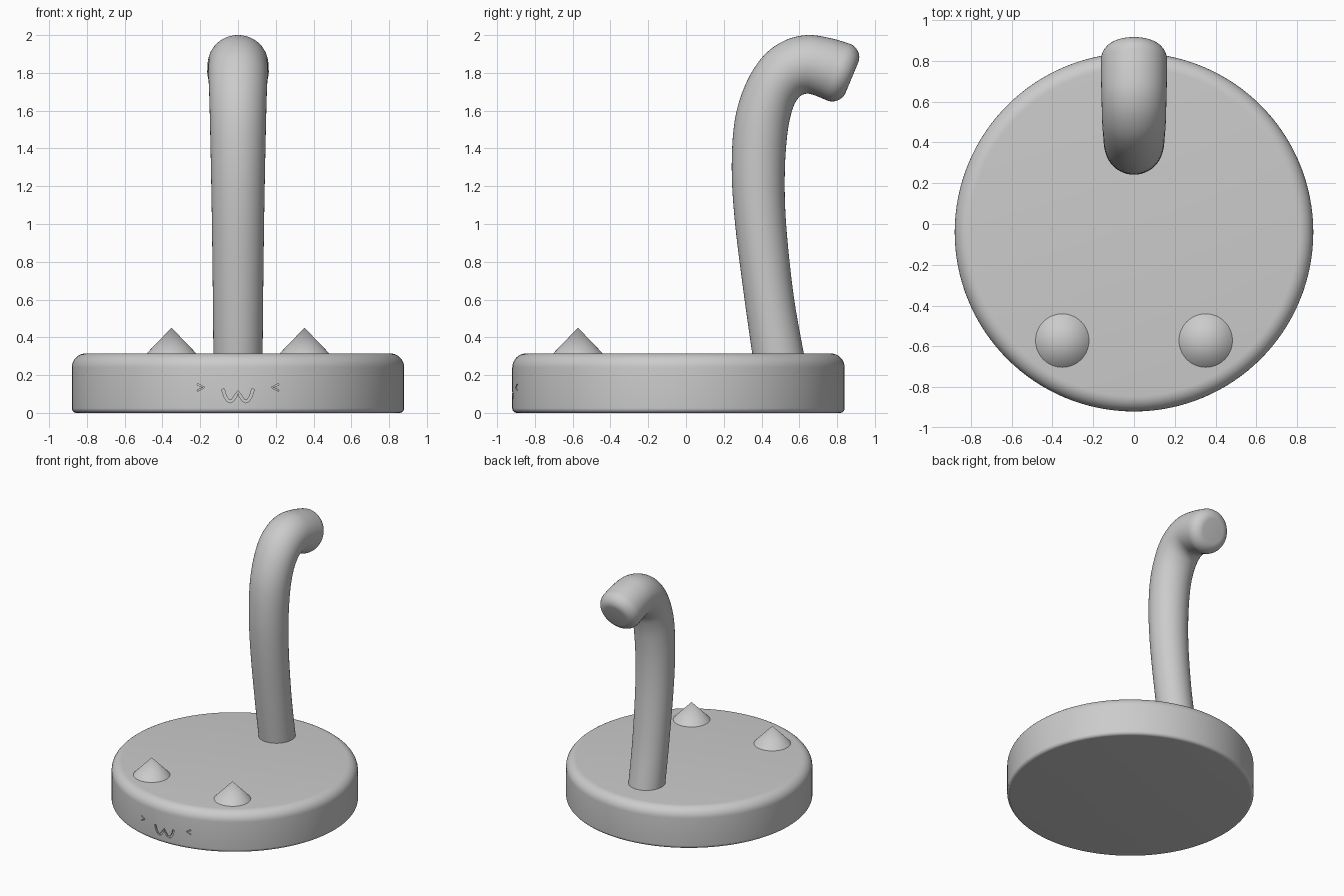
import bpy, bmesh, math
from mathutils import Vector

cube = bpy.data.objects.get("Cube")
if cube:
    bpy.data.objects.remove(cube, do_unlink=True)

grey = bpy.data.materials.new("plain grey")
grey.use_nodes = True
COLOUR = (0.6, 0.6, 0.6, 1)
grey.diffuse_color = COLOUR
grey.node_tree.nodes["Principled BSDF"].inputs["Base Color"].default_value = COLOUR

R, CY, TOP = 0.88, -0.04, 0.315


def make(name, bm):
    bmesh.ops.recalc_face_normals(bm, faces=bm.faces)
    mesh = bpy.data.meshes.new(name)
    bm.to_mesh(mesh)
    bm.free()
    mesh.materials.append(grey)
    ob = bpy.data.objects.new(name, mesh)
    bpy.context.collection.objects.link(ob)
    return ob


def smooth(ob, angle=35):
    bpy.ops.object.select_all(action='DESELECT')
    ob.select_set(True)
    bpy.context.view_layer.objects.active = ob
    bpy.ops.object.shade_smooth_by_angle(angle=math.radians(angle))


def loft(bm, rings):
    """Join equal closed rings of points and cap both ends."""
    loops = [[bm.verts.new(p) for p in ring] for ring in rings]
    for a, b in zip(loops, loops[1:]):
        for i in range(len(a)):
            j = (i + 1) % len(a)
            bm.faces.new((a[i], a[j], b[j], b[i]))
    bm.faces.new(loops[0])
    bm.faces.new(loops[-1])


def circle(centre, u, v, n):
    return [centre + u * math.cos(2 * math.pi * i / n) + v * math.sin(2 * math.pi * i / n)
            for i in range(n)]


# Round base with a soft top edge and a small lower edge
profile = []
for radius, z, start in ((0.025, 0.025, -90), (0.075, TOP - 0.075, 0)):
    for i in range(9):
        a = math.radians(start + 90 * i / 8)
        profile.append((R - radius + radius * math.cos(a), z + radius * math.sin(a)))
bm = bmesh.new()
loft(bm, [circle(Vector((0, CY, z)), Vector((r, 0, 0)), Vector((0, r, 0)), 128)
          for r, z in profile])
base = make("base", bm)


# Shallow engraved face on the front of the base
def groove(bm, path, width=0.014, depth=0.012):
    pts = [Vector((x, 0, z)) for x, z in path]
    rings = []
    for i, p in enumerate(pts):
        t = (pts[min(i + 1, len(pts) - 1)] - pts[max(i - 1, 0)]).normalized()
        side = Vector((-t.z, 0, t.x)) * width / 2
        skin = CY - math.sqrt(R * R - p.x * p.x)
        rings.append([p + s * side + Vector((0, skin + d, 0))
                      for s, d in ((-1, -0.03), (1, -0.03), (1, depth), (-1, depth))])
    loft(bm, rings)


bm = bmesh.new()
half = [(-.08, .126), (-.068, .088), (-.055, .066), (-.042, .06), (-.028, .067), (-.014, .088), (0, .112)]
groove(bm, half + [(-x, z) for x, z in half[-2::-1]])
for s in (-1, 1):
    groove(bm, [(s * .215, .152), (s * .18, .135), (s * .215, .118)], 0.008)
cutter = make("face_cutter", bm)
cutter.hide_render = True
mod = base.modifiers.new("engraving", 'BOOLEAN')
mod.operation, mod.solver, mod.object = 'DIFFERENCE', 'EXACT', cutter
bpy.context.view_layer.objects.active = base
bpy.ops.object.modifier_apply(modifier=mod.name)
bpy.data.objects.remove(cutter, do_unlink=True)
smooth(base)

# Two pointed ears on top
for side, x in (("left", 0.352), ("right", -0.352)):
    bm = bmesh.new()
    bmesh.ops.create_cone(bm, cap_ends=True, segments=64, radius1=0.135, radius2=0, depth=0.14)
    bmesh.ops.translate(bm, verts=bm.verts, vec=(x, -0.572, TOP + 0.066))
    smooth(make(side + "_ear", bm), 40)

# Curved tail: outer edge y, z, inner edge y, z, half width
stations = [Vector(s) for s in (
    (.36, .25, .63, .28, .13), (.31, .60, .57, .62, .133), (.26, 1.0, .53, 1.0, .138),
    (.242, 1.3, .523, 1.27, .143), (.26, 1.56, .537, 1.48, .148), (.32, 1.75, .56, 1.595, .152),
    (.41, 1.89, .583, 1.65, .156), (.52, 1.97, .61, 1.68, .158), (.64, 2.0, .645, 1.69, .16),
    (.76, 1.985, .69, 1.678, .162), (.865, 1.955, .74, 1.657, .163))]


def spline(p, i, t):
    a, b, c, d = (p[min(max(i + k, 0), len(p) - 1)] for k in (-1, 0, 1, 2))
    return 0.5 * (2 * b + (c - a) * t + (2 * a - 5 * b + 4 * c - d) * t * t
                  + (3 * b - a - 3 * c + d) * t ** 3)


samples = [spline(stations, i, k / 6) for i in range(len(stations) - 1) for k in range(6)]
samples.append(stations[-1])
rings = []
for s in samples:
    outer, inner = Vector((0, s[0], s[1])), Vector((0, s[2], s[3]))
    rings.append(circle((outer + inner) / 2, Vector((s[4], 0, 0)), (outer - inner) / 2, 48))

# Rounded tail tip ending in a flat disc
end = (outer + inner) / 2
up = (outer - inner).normalized()
axis = Vector((0, up.z, -up.y))
for i in range(1, 9):
    a = math.pi / 2 * i / 8
    r = 0.088 + 0.075 * math.cos(a)
    rings.append(circle(end + axis * 0.082 * math.sin(a), Vector((r, 0, 0)), up * r, 48))
bm = bmesh.new()
loft(bm, rings)
smooth(make("tail", bm))
